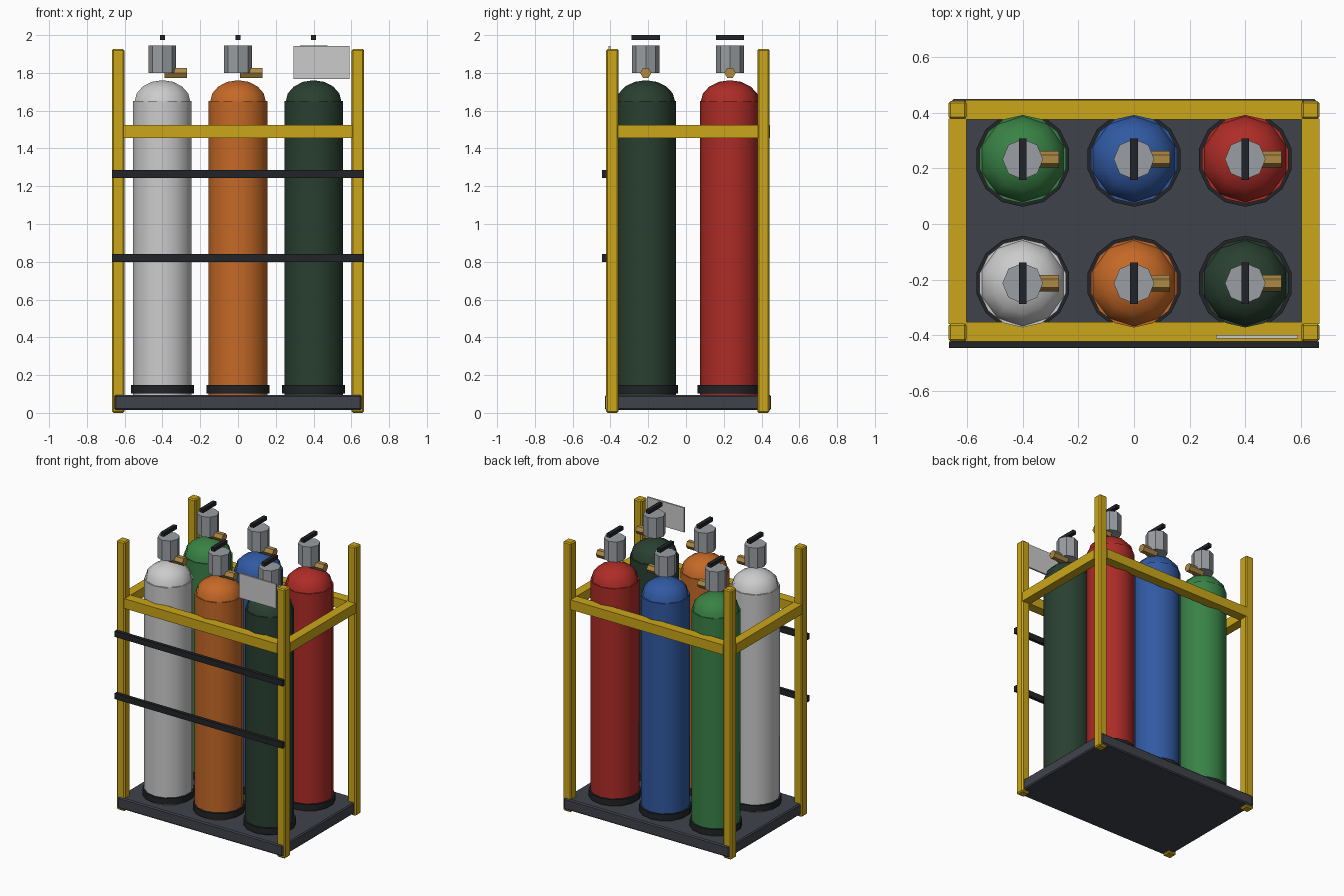
import bpy, bmesh, math
from mathutils import Matrix

if "Cube" in bpy.data.objects:
    bpy.data.objects.remove(bpy.data.objects["Cube"])


def mat(name, rgb):
    m = bpy.data.materials.new(name)
    m.diffuse_color = (*rgb, 1)
    m.use_nodes = True
    m.node_tree.nodes["Principled BSDF"].inputs["Base Color"].default_value = m.diffuse_color
    return m


YELLOW = mat("yellow_paint", (0.60, 0.38, 0.01))
SLATE = mat("dark_slate", (0.05, 0.055, 0.07))
BLACK = mat("black_rubber", (0.015, 0.017, 0.02))
STEEL = mat("valve_steel", (0.32, 0.34, 0.36))
BRASS = mat("brass", (0.42, 0.25, 0.06))
PLATE = mat("plate_grey", (0.55, 0.57, 0.58))


def finish(bm, name, material, smooth=None):
    bmesh.ops.recalc_face_normals(bm, faces=bm.faces)
    me = bpy.data.meshes.new(name)
    bm.to_mesh(me)
    bm.free()
    ob = bpy.data.objects.new(name, me)
    bpy.context.collection.objects.link(ob)
    me.materials.append(material)
    if smooth:
        bpy.ops.object.select_all(action='DESELECT')
        ob.select_set(True)
        bpy.context.view_layer.objects.active = ob
        bpy.ops.object.shade_smooth_by_angle(angle=math.radians(smooth))
    return ob


def box(name, lo, hi, material, bevel=0):
    bm = bmesh.new()
    bmesh.ops.create_cube(bm, size=1)
    for v in bm.verts:
        v.co = [(a + b) / 2 + c * (b - a) for a, b, c in zip(lo, hi, v.co)]
    ob = finish(bm, name, material)
    if bevel:
        mod = ob.modifiers.new("edge_bevel", 'BEVEL')
        mod.width, mod.segments = bevel, 1
    return ob


def lathe(name, profile, sides, loc, material, smooth=None, turn=None):
    """Closed solid from (radius, z) rings, first vertex of each ring on +y."""
    bm = bmesh.new()
    rings = []
    for r, z in profile:
        rings.append([bm.verts.new((r * math.sin(2 * math.pi * i / sides),
                                    r * math.cos(2 * math.pi * i / sides), z))
                      for i in range(sides)])
    for a, b in zip(rings, rings[1:]):
        for i in range(sides):
            j = (i + 1) % sides
            bm.faces.new((a[i], a[j], b[j], b[i]))
    bm.faces.new(rings[0])
    bm.faces.new(rings[-1])
    if turn:
        bm.transform(turn)
    bm.transform(Matrix.Translation(loc))
    return finish(bm, name, material, smooth)


# Base tray
box("base_tray", (-0.655, -0.43, 0.015), (0.655, 0.45, 0.095), SLATE, 0.008)

# Corner posts and upper side rails
for sx, side in ((-1, "left"), (1, "right")):
    x0, x1 = sorted((sx * 0.602, sx * 0.667))
    for y, end in ((-0.39, "front"), (0.41, "back")):
        box(f"{end}_{side}_post", (x0, y - 0.0325, 0.0), (x1, y + 0.0325, 1.927), YELLOW, 0.008)
    box(f"{side}_rail", (x0, -0.36, 1.455), (x1, 0.38, 1.525), YELLOW)

# Upper front and back rails
for y, end in ((-0.388, "front"), (0.41, "back")):
    box(f"{end}_rail", (-0.605, y - 0.035, 1.455), (0.605, y + 0.035, 1.525), YELLOW)

# Retaining straps across the front
for z, name in ((0.82, "lower_strap"), (1.265, "upper_strap")):
    box(name, (-0.665, -0.446, z - 0.021), (0.665, -0.422, z + 0.021), BLACK)

# Blank sign plate
box("sign_plate", (0.295, -0.411, 1.768), (0.59, -0.399, 1.943), PLATE)

# Gas bottles: white, orange, dark green in front; green, blue, red behind
ROWS = {
    ("front", -0.213): [("white", (0.62, 0.64, 0.65)), ("orange", (0.56, 0.14, 0.02)),
                        ("dark_green", (0.022, 0.05, 0.03))],
    ("back", 0.233): [("green", (0.04, 0.22, 0.06)), ("blue", (0.03, 0.10, 0.36)),
                      ("red", (0.42, 0.025, 0.02))],
}
ALONG_X = Matrix.Rotation(math.pi / 2, 4, 'Y')
DOME = [(0.155 * math.cos(t), 0.113 * math.sin(t))
        for t in (math.radians(a) for a in (0, 22.5, 45, 67.5))] + [(0.001, 0.113)]

for (row, y), bottles in ROWS.items():
    for x, (col, rgb) in zip((-0.4, 0, 0.4), bottles):
        paint = mat(col + "_paint", rgb)
        lathe(f"{col}_bottle_body", [(0.159, 0.095), (0.159, 1.65)], 14, (x, y, 0), paint, 40)
        lathe(f"{col}_bottle_shoulder", DOME, 10, (x, y, 1.648), paint, 40)
        lathe(f"{col}_foot_ring", [(0.171, 0.103), (0.171, 0.147)], 14, (x, y, 0), BLACK, 40)
        lathe(f"{col}_valve_block", [(0.073, 1.80), (0.073, 1.945)], 8, (x, y, 0), STEEL)
        lathe(f"{col}_valve_outlet", [(0.03, 0.01), (0.03, 0.13)], 6, (x, y, 1.80), BRASS,
              None, ALONG_X)
        box(f"{col}_valve_handle", (x - 0.014, y - 0.075, 1.974), (x + 0.014, y + 0.075, 2.0), BLACK)
